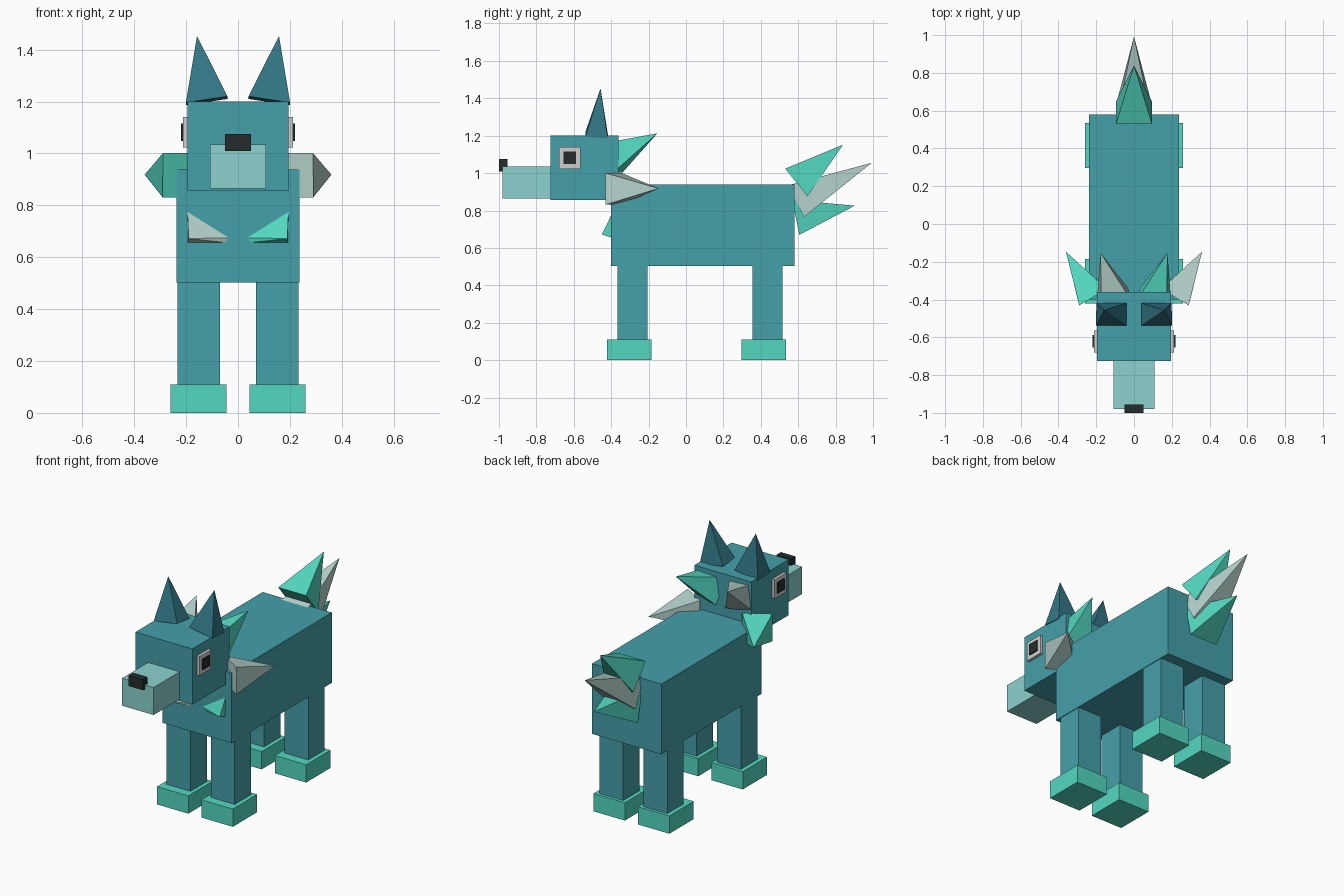
import bpy
import bmesh
from mathutils import Vector

if "Cube" in bpy.data.objects:
    bpy.data.objects.remove(bpy.data.objects["Cube"])


def material(name, hex_code):
    """Flat material from an sRGB hex colour."""
    def lin(c):
        return c / 12.92 if c <= 0.04045 else ((c + 0.055) / 1.055) ** 2.4
    rgb = [lin(int(hex_code[i:i + 2], 16) / 255) for i in (0, 2, 4)]
    m = bpy.data.materials.new(name)
    m.diffuse_color = (*rgb, 1)
    m.use_nodes = True
    m.node_tree.nodes["Principled BSDF"].inputs["Base Color"].default_value = m.diffuse_color
    return m


TEAL = material("teal_fur", "45A0AA")
DARK = material("dark_teal", "327685")
MINT = material("mint", "53D8C0")
PALE = material("pale_aqua", "8CD2CE")
SILVER = material("silver_green", "B6D3CD")
WHITE = material("eye_white", "CFCFCF")
BLACK = material("black", "252C2C")


def hull(name, points, mat):
    """Closed flat-sided solid around a few corner points."""
    bm = bmesh.new()
    for p in points:
        bm.verts.new(p)
    bmesh.ops.convex_hull(bm, input=bm.verts[:])
    bmesh.ops.dissolve_limit(bm, angle_limit=0.01, verts=bm.verts[:], edges=bm.edges[:])
    bmesh.ops.recalc_face_normals(bm, faces=bm.faces[:])
    mesh = bpy.data.meshes.new(name)
    bm.to_mesh(mesh)
    bm.free()
    mesh.materials.append(mat)
    obj = bpy.data.objects.new(name, mesh)
    bpy.context.collection.objects.link(obj)
    return obj


def box(name, x, y, z, mat):
    return hull(name, [(a, b, c) for a in x for b in y for c in z], mat)


def spike(name, base, apex, w, h, mat, ref=(0, 0, 1)):
    """Four-sided pyramid; w and h are half sizes of its base."""
    base, apex = Vector(base), Vector(apex)
    axis = (apex - base).normalized()
    u = axis.cross(Vector(ref)).normalized()
    v = u.cross(axis)
    corners = [base + u * w * i + v * h * j for i in (-1, 1) for j in (-1, 1)]
    return hull(name, corners + [apex], mat)


# Body, head, muzzle, nose
box("body", (-0.237, 0.237), (-0.40, 0.58), (0.503, 0.938), TEAL)
box("head", (-0.195, 0.195), (-0.725, -0.36), (0.855, 1.20), TEAL)
box("muzzle", (-0.108, 0.108), (-0.98, -0.72), (0.865, 1.035), PALE)
box("nose", (-0.05, 0.05), (-1.0, -0.955), (1.01, 1.075), BLACK)

# Tail: three fanned spikes
spike("tail_top", (0, 0.59, 0.95), (0, 0.84, 1.152), 0.095, 0.095, MINT)
spike("tail_middle", (0, 0.588, 0.85), (0, 0.993, 1.055), 0.095, 0.095, SILVER)
spike("tail_bottom", (0, 0.587, 0.763), (0, 0.902, 0.826), 0.095, 0.095, MINT)

# Paired parts
for s, side in ((-1, "left"), (1, "right")):
    # Legs and paws
    for end, y in (("front", -0.285), ("back", 0.435)):
        box(f"{end}_leg_{side}", (s * 0.07, s * 0.233), (y - 0.08, y + 0.08),
            (0.02, 0.51), TEAL)
        dy = -0.018 if end == "front" else -0.02
        box(f"{end}_paw_{side}", (s * 0.045, s * 0.26), (y + dy - 0.119, y + dy + 0.119),
            (0, 0.11), MINT)

    # Eyes
    box(f"eye_{side}", (s * 0.18, s * 0.212), (-0.68, -0.565), (1.022, 1.14), WHITE)
    box(f"pupil_{side}", (s * 0.20, s * 0.219), (-0.655, -0.588), (1.048, 1.115), BLACK)

    # Ears
    spike(f"ear_{side}", (s * 0.12, -0.478, 1.203), (s * 0.158, -0.457, 1.453),
          0.081, 0.06, DARK, ref=(0, 1, 0))

    # Fur tufts on cheeks, back of head and chest, colours swapped per side
    near, far = (SILVER, MINT) if s > 0 else (MINT, SILVER)
    spike(f"cheek_tuft_{side}", (s * 0.217, -0.387, 0.916), (s * 0.36, -0.147, 0.918),
          0.085, 0.085, near)
    spike(f"head_tuft_{side}", (s * 0.102, -0.40, 1.08), (s * 0.177, -0.153, 1.213),
          0.085, 0.085, far)
    hull(f"chest_tuft_{side}",
         [(s * 0.19, -0.45, 0.672), (s * 0.195, -0.395, 0.785), (s * 0.02, -0.395, 0.675),
          (s * 0.192, -0.395, 0.655), (s * 0.035, -0.395, 0.655)], far)
